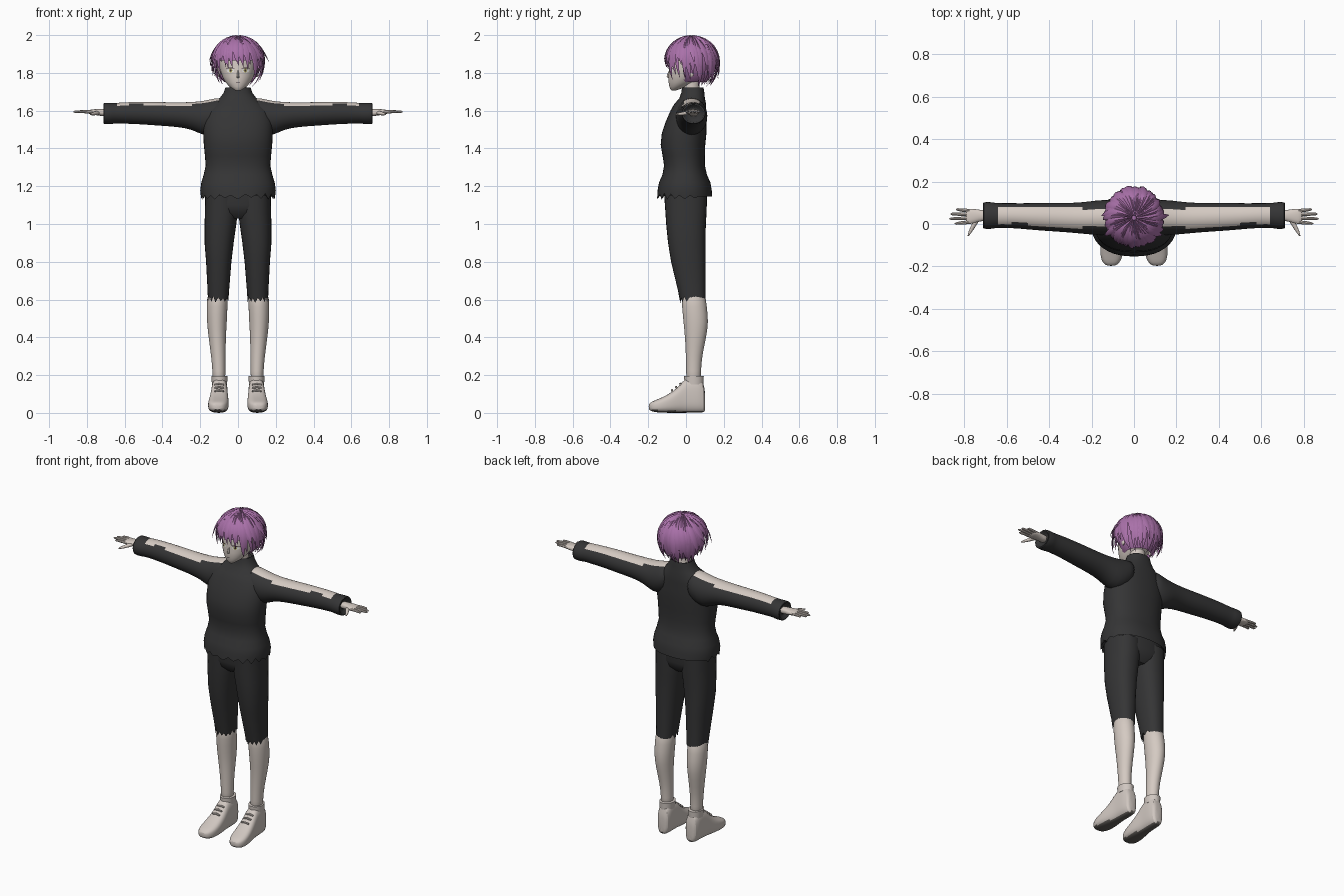
import bpy, bmesh, math, random
from mathutils import Vector
from mathutils.bvhtree import BVHTree

if "Cube" in bpy.data.objects:
    bpy.data.objects.remove(bpy.data.objects["Cube"])
rng = random.Random(7)


def material(name, r, g, b):
    m = bpy.data.materials.new(name)
    m.use_nodes = True
    m.diffuse_color = (r, g, b, 1)
    bsdf = next(n for n in m.node_tree.nodes if n.type == 'BSDF_PRINCIPLED')
    bsdf.inputs["Base Color"].default_value = (r, g, b, 1)
    bsdf.inputs["Roughness"].default_value = 0.8
    return m


SKIN = material("pale skin", 0.66, 0.59, 0.54)
CLOTH = material("black cloth", 0.035, 0.035, 0.036)
HAIR = material("purple hair", 0.40, 0.165, 0.40)
SHOE = material("cream leather", 0.63, 0.57, 0.53)
SOLE = material("dark sole", 0.12, 0.11, 0.10)
WHITE = material("eye white", 0.8, 0.8, 0.78)
IRIS = material("olive iris", 0.42, 0.38, 0.12)
LASH = material("dark lash", 0.05, 0.03, 0.04)


def finish(bm, name, mats, rule=None, subdiv=0, angle=40):
    bmesh.ops.recalc_face_normals(bm, faces=bm.faces)
    for f in bm.faces:
        f.smooth = True
        if rule and rule(f):
            f.material_index = 1
    mesh = bpy.data.meshes.new(name)
    bm.to_mesh(mesh)
    bm.free()
    mesh.set_sharp_from_angle(angle=math.radians(angle))
    for m in mats:
        mesh.materials.append(m)
    ob = bpy.data.objects.new(name, mesh)
    bpy.context.collection.objects.link(ob)
    if subdiv:
        mod = ob.modifiers.new("smooth", 'SUBSURF')
        mod.levels = mod.render_levels = subdiv
    return ob


def skin_rings(bm, rings):
    # bridge successive vertex loops and cap both ends
    n = len(rings[0])
    for a, b in zip(rings, rings[1:]):
        for i in range(n):
            j = (i + 1) % n
            bm.faces.new((a[i], a[j], b[j], b[i]))
    bm.faces.new(rings[0])
    bm.faces.new(rings[-1])


def loft(name, rows, mats, axis=2, s=1, n=24, power=2.0, jag=0, rule=None, subdiv=0):
    # rows: centre x, y, z and two radii across the chosen axis
    u, v = [(1, 2), (0, 2), (0, 1)][axis]
    bm = bmesh.new()
    rings = []
    for k, (x, y, z, a, b) in enumerate(rows):
        ring = []
        for i in range(n):
            t = math.tau * i / n
            c, d = math.cos(t), math.sin(t)
            p = Vector((x * s, y, z))
            p[u] += a * math.copysign(abs(c) ** (2 / power), c)
            p[v] += b * math.copysign(abs(d) ** (2 / power), d)
            if jag and k == 1 and p.y < 0.06:
                p.z += jag * (rng.uniform(0.3, 1) if i % 2 else rng.uniform(-1, -0.3))
            ring.append(bm.verts.new(p))
        rings.append(ring)
    skin_rings(bm, rings)
    return finish(bm, name, mats, rule, subdiv)


# Shirt body with torn hem and high collar
body = [(1.18, -.005, .17, .12), (1.145, -.007, .195, .146), (1.18, -.007, .2, .143),
        (1.22, -.007, .194, .136), (1.26, -.007, .182, .118), (1.31, -.008, .171, .108),
        (1.36, -.012, .175, .112), (1.42, -.016, .181, .118), (1.48, -.01, .184, .118),
        (1.54, 0, .184, .108), (1.6, .012, .168, .094), (1.635, .022, .135, .084),
        (1.665, .032, .098, .068), (1.695, .036, .076, .061), (1.722, .036, .067, .057),
        (1.71, .036, .056, .048)]
loft("shirt_body", [(0, y, z, a, b) for z, y, a, b in body], [CLOTH], n=40, power=2.3, jag=.016)

# Hips of the trousers
loft("trouser_hips", [(0, 0, 1.03, .08, .07), (0, 0, 1.06, .15, .1), (0, 0, 1.1, .174, .112),
                      (0, 0, 1.2, .17, .112)], [CLOTH], n=32, power=2.4)

sleeve = [(.06, .03, 1.6, .08, .072), (.12, .03, 1.57, .085, .097), (.18, .03, 1.558, .082, .094),
          (.24, .028, 1.573, .075, .073), (.32, .03, 1.579, .069, .065), (.42, .034, 1.583, .067, .063),
          (.5, .036, 1.587, .062, .06), (.58, .04, 1.588, .059, .058), (.65, .04, 1.587, .058, .054),
          (.665, .04, 1.585, .063, .056), (.69, .04, 1.585, .064, .057), (.712, .04, 1.585, .063, .056),
          (.714, .04, 1.585, .055, .048), (.69, .04, 1.586, .04, .035)]
palm = [(.68, .04, 1.588, .027, .022), (.72, .04, 1.59, .026, .019), (.75, .038, 1.592, .034, .017),
        (.775, .036, 1.593, .038, .014), (.795, .036, 1.593, .034, .01)]
trouser = [(.105, .037, .64, .045, .055), (.105, .036, .6, .054, .068), (.104, .03, .65, .057, .073),
           (.102, .012, .8, .067, .091), (.1, .004, .9, .077, .099), (.093, 0, 1, .084, .105),
           (.088, 0, 1.06, .087, .109), (.087, -.002, 1.15, .087, .113)]
leg = [(.1, .04, .15, .034, .04), (.101, .04, .22, .034, .039), (.104, .042, .3, .038, .043),
       (.11, .051, .4, .046, .056), (.112, .053, .48, .053, .067), (.111, .045, .56, .056, .066),
       (.108, .036, .66, .054, .064)]
shoe = [(.096, .102, .055, .022, .045), (.096, .094, .085, .037, .083), (.097, .06, .096, .043, .096),
        (.098, .01, .094, .043, .094), (.099, -.018, .084, .045, .084), (.1, -.05, .064, .049, .064),
        (.103, -.1, .047, .055, .047), (.106, -.15, .037, .054, .035), (.108, -.183, .033, .041, .026),
        (.108, -.198, .032, .02, .014)]


def stripe(f):
    # open strip running along the top of the sleeve
    c = f.calc_center_median()
    return abs(c.x) < .65 and f.normal.z > .8


for side, s in (("left", 1), ("right", -1)):
    # Sleeve, hand and fingers
    loft(side + "_sleeve", sleeve, [CLOTH, SKIN], axis=0, s=s, rule=stripe, subdiv=1)
    loft(side + "_palm", palm, [SKIN], axis=0, s=s, n=12, power=2.4, subdiv=1)
    for name, y, tip in (("index", .009, .846), ("middle", .027, .872),
                         ("ring", .045, .866), ("little", .062, .84)):
        y2 = .036 + (y - .036) * 1.25
        mid = (.78 + tip) / 2
        loft(f"{side}_{name}_finger",
             [(.77, y, 1.593, .009, .009), (mid, (y + y2) / 2, 1.595, .008, .008),
              (tip - .008, y2, 1.594, .006, .006), (tip, y2, 1.594, .002, .002)],
             [SKIN], axis=0, s=s, n=8)
    loft(side + "_thumb", [(.737, .03, 1.59, .016, .012), (.755, -.005, 1.586, .013, .011),
                           (.772, -.035, 1.582, .01, .008), (.784, -.06, 1.58, .003, .003)],
         [SKIN], axis=1, s=s, n=10, subdiv=1)
    # Leg, torn trouser leg and shoe
    loft(side + "_trouser_leg", trouser, [CLOTH], s=s, n=28, power=2.3, jag=.018)
    loft(side + "_leg", leg, [SKIN], s=s, subdiv=1)
    loft(side + "_shoe", shoe, [SHOE, SOLE], axis=1, s=s, power=2.8,
         rule=lambda f: f.normal.z < -.7, subdiv=1)
    loft(side + "_shoe_collar", [(.098, .042, .15, .04, .05), (.098, .042, .194, .043, .052),
                                 (.098, .042, .196, .036, .044)], [SHOE], s=s)
    for i in range(3):
        y, z = -.03 - .022 * i, .154 - .017 * i
        loft(f"{side}_lace_{i + 1}", [(.075, y, z - .004, .005, .005), (.1, y, z, .006, .006),
                                      (.125, y, z - .004, .005, .005)], [SHOE], axis=0, s=s, n=8)
    # Ear
    loft(side + "_ear", [(.09, .025, 1.8, .014, .024), (.105, .028, 1.803, .017, .028),
                         (.11, .03, 1.805, .008, .018)], [SKIN], axis=0, s=s, n=12, subdiv=1)

# Neck, head and nose
loft("neck", [(0, .035, 1.66, .048, .045), (0, .03, 1.7, .044, .043), (0, .025, 1.77, .046, .046)], [SKIN])
skull = [(1.706, -.066, .012, .01), (1.714, -.058, .026, .025), (1.728, -.042, .046, .046),
         (1.75, -.022, .066, .07), (1.78, -.002, .083, .092), (1.81, .01, .093, .1),
         (1.85, .02, .1, .11), (1.9, .025, .097, .108), (1.95, .03, .07, .08), (1.97, .03, .04, .045)]
head = loft("head", [(0, y, z, a, b) for z, y, a, b in skull], [SKIN], n=32)
loft("nose", [(0, -.088, 1.773, .009, .006), (0, -.098, 1.778, .007, .009),
              (0, -.088, 1.8, .005, .009), (0, -.086, 1.815, .003, .004)], [SKIN], n=10, subdiv=1)

bm = bmesh.new()
bm.from_mesh(head.data)
face_surface = BVHTree.FromBMesh(bm)
bm.free()


def plate(name, cx, cz, rx, rz, mat, lift, n=16):
    # thin oval patch laid on the face
    bm = bmesh.new()

    def point(x, z):
        hit = face_surface.ray_cast(Vector((x, -1, z)), Vector((0, 1, 0)))[0]
        return bm.verts.new((x, hit.y - lift, z))
    hub = point(cx, cz)
    rim = [point(cx + rx * math.cos(math.tau * i / n), cz + rz * math.sin(math.tau * i / n)) for i in range(n)]
    for i in range(n):
        bm.faces.new((hub, rim[i], rim[(i + 1) % n]))
    finish(bm, name, [mat])


# Eyes, lashes and mouth
for side, s in (("left", 1), ("right", -1)):
    plate(side + "_eye_white", s * .04, 1.813, .02, .011, WHITE, .002)
    plate(side + "_iris", s * .039, 1.813, .009, .011, IRIS, .0035)
    plate(side + "_pupil", s * .039, 1.813, .004, .006, LASH, .005)
    plate(side + "_lash", s * .041, 1.825, .023, .003, LASH, .004)
plate("mouth", 0, 1.747, .012, .0016, LASH, .002)

# Hair cap, open over the face
CROWN = Vector((0, .03, 1.865))
bm = bmesh.new()
bmesh.ops.create_uvsphere(bm, u_segments=32, v_segments=20, radius=1)
for v in bm.verts:
    v.co = CROWN + Vector((v.co.x * .124, v.co.y * .129, v.co.z * (.12 if v.co.z > 0 else .14)))


def bare(f):
    c = f.calc_center_median()
    return c.z < 1.755 or (c.z < 1.87 and c.y < -.01)


bmesh.ops.delete(bm, geom=[f for f in bm.faces if bare(f)], context='FACES')
finish(bm, "hair_cap", [HAIR])


def lock(bm, az, end, width, lift, flare, twist, steps=10):
    # tapered lock that follows the head from the crown to a pointed tip
    rings = []
    for k in range(steps + 1):
        t = k / steps
        phi = .08 + (end - .08) * t
        ang = az + twist * (t - 1)
        out = Vector((math.sin(ang), -math.cos(ang), 0))
        across = Vector((math.cos(ang), math.sin(ang), 0))
        r = math.sin(phi) * (1 + lift) + flare * t ** 4
        c = math.cos(phi)
        p = CROWN + Vector((out.x * .13 * r, out.y * .135 * r, c * (.122 if c > 0 else .15) * (1 + lift * .6)))
        nrm = out * math.sin(phi) + Vector((0, 0, c))
        w = width * (.2 + .8 * math.sin(min(1, t * 1.6) * math.pi / 2)) * (1.02 - t ** 3)
        h = .009 * (1.03 - t * t)
        rings.append([bm.verts.new(q) for q in (p - across * w, p + nrm * h, p + across * w, p - nrm * h)])
    skin_rings(bm, rings)


# Two layers of locks: long fringe, sides and nape, then shorter tufts
for name, count, lift in (("long_hair_locks", 34, .01), ("upper_hair_locks", 26, .04)):
    bm = bmesh.new()
    for i in range(count):
        az = math.tau * (i + rng.uniform(-.3, .3)) / count - math.pi
        a = abs(az)
        low, high = (1.72, 1.93) if a < .7 else (2.05, 2.3) if a < 1.9 else (2.4, 2.72)
        end = rng.uniform(low, high) - (0 if lift < .03 else rng.uniform(.1, .5))
        flare = rng.uniform(.0, .08) if a < .7 else rng.uniform(.05, .26)
        lock(bm, az, end, rng.uniform(.017, .024), lift + rng.uniform(0, .015), flare, rng.uniform(.05, .4))
    finish(bm, name, [HAIR], angle=50)
